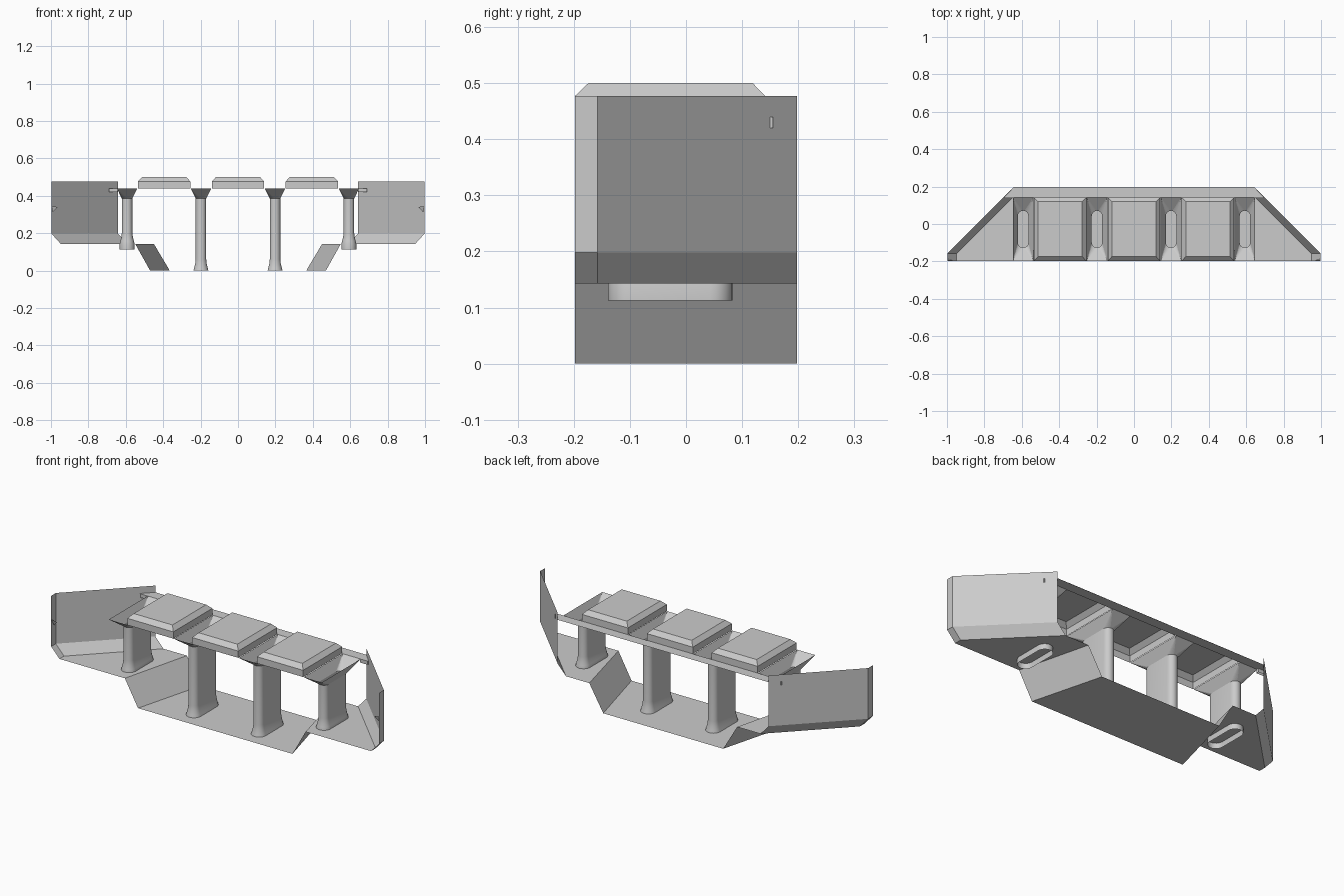
import bpy, math

if "Cube" in bpy.data.objects:
    bpy.data.objects.remove(bpy.data.objects["Cube"])

Y = 0.198            # half depth
YC = -0.028          # centre of the pillars in y
PLATE = 0.44         # underside level of the roof


def mesh(name, verts, faces, mirror=False, smooth=False):
    me = bpy.data.meshes.new(name)
    me.from_pydata(verts, [], faces)
    me.update()
    ob = bpy.data.objects.new(name, me)
    bpy.context.collection.objects.link(ob)
    if mirror:
        ob.modifiers.new("Mirror", 'MIRROR').use_mirror_merge = False
    if smooth:
        bpy.ops.object.select_all(action='DESELECT')
        ob.select_set(True)
        bpy.context.view_layer.objects.active = ob
        bpy.ops.object.shade_smooth_by_angle(angle=math.radians(35))
    return ob


def loft(name, rings, closed=True, cap=False, **kw):
    """Skin a stack of equally sized rings or polylines."""
    n = len(rings[0])
    verts = [p for r in rings for p in r]
    faces = []
    for i in range(len(rings) - 1):
        for j in range(n if closed else n - 1):
            k = (j + 1) % n
            faces.append((i*n + j, i*n + k, (i+1)*n + k, (i+1)*n + j))
    if cap:
        faces.append(tuple(range((len(rings) - 1) * n, len(rings) * n)))
    return mesh(name, verts, faces, **kw)


def rect(x0, x1, y0, y1, z):
    return [(x1, y1, z), (x0, y1, z), (x0, y0, z), (x1, y0, z)]


def stadium(cx, hw, hl, z, seg=6):
    """Slot outline, four quarter arcs starting at the +x +y corner."""
    pts = []
    for q in range(4):
        s = 1 if q < 2 else -1
        for i in range(seg + 1):
            a = (q + i / seg) * math.pi / 2
            pts.append((cx + hw*math.cos(a), YC + s*(hl - hw) + hw*math.sin(a), z))
    # the arcs meet at the slot ends: drop the duplicates there
    return pts[:seg] + pts[seg+1:3*seg+2] + pts[3*seg+3:]


# Lower floor between the sloping panels
mesh("lower_floor", [(-.47, -Y, 0), (.47, -Y, 0), (.365, Y, 0), (-.365, Y, 0)], [(0, 1, 2, 3)])

# Sloping panel up to the side floors
mesh("floor_slope", [(.47, -Y, 0), (.55, -Y, .143), (.45, Y, .143), (.365, Y, 0)],
     [(0, 1, 2, 3)], mirror=True)

# Raised side floors
inner = [(.948, -Y), (.948, -.158), (.592, Y)]
outer = [(.998, -Y), (.998, -.158), (.642, Y)]
mesh("side_floor", [(x, y, .143) for x, y in inner + [(.45, Y), (.55, -Y)]],
     [(0, 1, 2, 3, 4)], mirror=True)

# Side walls with a bevelled foot
loft("side_wall", [[(x, y, .143) for x, y in inner],
                   [(x, y, .198) for x, y in outer],
                   [(x, y, .477) for x, y in outer]], closed=False, mirror=True)

# Pillars with flared feet, and the funnels above them
for cx, floor in ((-.593, .143), (-.198, 0), (.198, 0), (.593, .143)):
    prof = [(floor, .040), (floor + .015, .036), (floor + .035, .031),
            (floor + .06, .028), (.385, .028)]
    if floor:
        prof.insert(0, (floor - .03, .040))
    loft("pillar", [stadium(cx, w, w + .071, z) for z, w in prof], smooth=True)

    ring = stadium(cx, .028, .099, .385)
    top = rect(cx - .055, cx + .055, -Y, .143, PLATE)
    n = len(ring)
    corner = [(0 if p[1] > YC else 3) if p[0] > cx + 1e-5 else
              (1 if p[1] > YC else 2) for p in ring]
    faces = []
    for i in range(n):
        j = (i + 1) % n
        a, b = n + corner[i], n + corner[j]
        faces.append((i, j, b) if a == b else (i, j, b, a))
    mesh("funnel", ring + top, faces)

# Raised roof blocks, open underneath
for cx in (-.395, 0, .395):
    h = .14
    loft("roof_block", [rect(cx - h, cx + h, -Y, .141, PLATE),
                        rect(cx - h, cx + h, -Y, .141, .477),
                        rect(cx - h + .022, cx + h - .022, -.174, .119, .5)], cap=True)

# Rear roof strip reaching the side walls
mesh("rear_strip", [(-.697, .141, PLATE), (.697, .141, PLATE), (.642, Y, PLATE), (-.642, Y, PLATE)],
     [(0, 1, 2, 3)])

# Small brackets under the strip ends and latches on the wall fronts
loft("strip_bracket", [rect(.645, .69, .14, .155, .42), rect(.645, .69, .14, .155, PLATE)],
     cap=True, mirror=True)
mesh("wall_latch", [(.998, -.196, .345), (.965, -.196, .34), (.99, -.185, .312)],
     [(0, 1, 2)], mirror=True)
